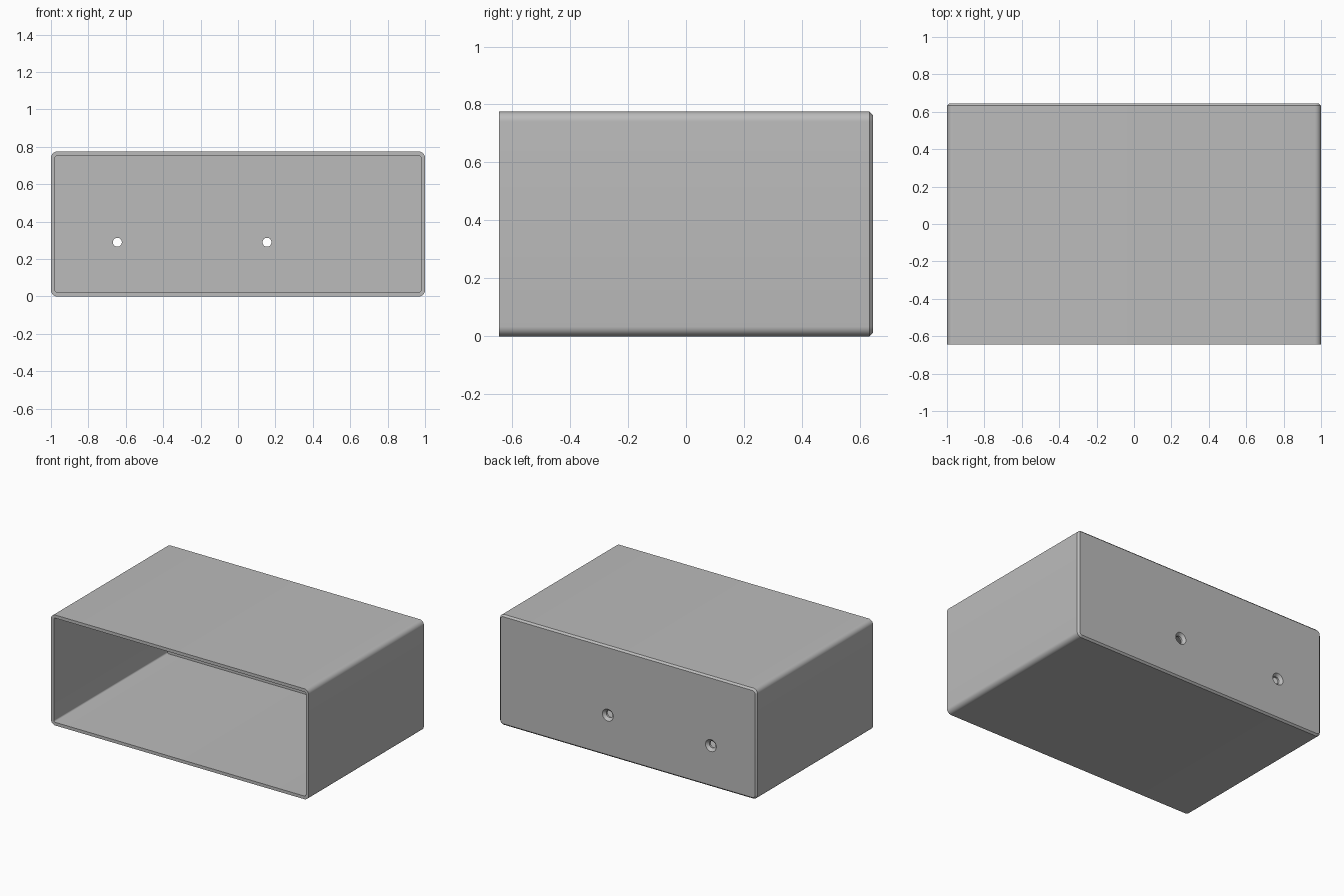
import bpy, bmesh, math

old = bpy.data.objects.get("Cube")
if old:
    bpy.data.objects.remove(old, do_unlink=True)

W, D, H = 2.0, 1.29, 0.775      # outer size
WALL, BACK = 0.022, 0.032       # side walls and back panel
RADIUS, CHAMFER = 0.034, 0.012
HOLE_X, HOLE_Z = (-0.645, 0.155), 0.29

grey = bpy.data.materials.new("light grey")
grey.use_nodes = True
colour = (0.5, 0.5, 0.5, 1)
grey.diffuse_color = colour
grey.node_tree.nodes["Principled BSDF"].inputs["Base Color"].default_value = colour


def section(bm, y, inset, steps=8):
    """Rounded rectangle across the box at depth y."""
    r = RADIUS - inset
    cx, cz = W / 2 - RADIUS, H / 2 - RADIUS
    ring = []
    for q, (sx, sz) in enumerate([(1, 1), (-1, 1), (-1, -1), (1, -1)]):
        for i in range(steps + 1):
            a = math.pi / 2 * (q + i / steps)
            ring.append(bm.verts.new((sx * cx + r * math.cos(a), y,
                                      H / 2 + sz * cz + r * math.sin(a))))
    return ring


def loft(name, sections):
    bm = bmesh.new()
    rings = [section(bm, y, inset) for y, inset in sections]
    for a, b in zip(rings, rings[1:]):
        for i in range(len(a)):
            j = (i + 1) % len(a)
            bm.faces.new((a[i], a[j], b[j], b[i]))
    bm.faces.new(rings[0])
    bm.faces.new(rings[-1])
    return finish(name, bm)


def finish(name, bm):
    bmesh.ops.recalc_face_normals(bm, faces=bm.faces)
    mesh = bpy.data.meshes.new(name)
    bm.to_mesh(mesh)
    bm.free()
    mesh.materials.append(grey)
    obj = bpy.data.objects.new(name, mesh)
    bpy.context.collection.objects.link(obj)
    return obj


def screw_cutter(name, x):
    """Revolved countersunk screw shape, widest at the rear face."""
    bm = bmesh.new()
    rear = D / 2
    profile = [(0.024, rear - 0.1), (0.024, rear - 0.018),
               (0.042, rear), (0.042, rear + 0.05)]
    n, rings = 32, []
    for r, y in profile:
        rings.append([bm.verts.new((x + r * math.cos(math.tau * i / n), y,
                                    HOLE_Z + r * math.sin(math.tau * i / n)))
                      for i in range(n)])
    for a, b in zip(rings, rings[1:]):
        for i in range(n):
            j = (i + 1) % n
            bm.faces.new((a[i], a[j], b[j], b[i]))
    bm.faces.new(rings[0])
    bm.faces.new(rings[-1])
    return finish(name, bm)


# Shell: chamfered rear edge, then back along the cavity from the open front
box = loft("open_box", [(D / 2 - BACK, WALL), (-D / 2, WALL), (-D / 2, 0),
                        (D / 2 - CHAMFER, 0), (D / 2, CHAMFER)])

# Countersunk screw holes through the back panel
for k, x in enumerate(HOLE_X):
    cutter = screw_cutter(f"screw_hole_cutter_{k + 1}", x)
    cutter.hide_render = True
    cut = box.modifiers.new("screw_hole", 'BOOLEAN')
    cut.operation = 'DIFFERENCE'
    cut.solver = 'EXACT'
    cut.object = cutter
    bpy.context.view_layer.objects.active = box
    bpy.ops.object.select_all(action='DESELECT')
    box.select_set(True)
    bpy.ops.object.modifier_apply(modifier=cut.name)
    bpy.data.objects.remove(cutter, do_unlink=True)

bpy.ops.object.shade_smooth_by_angle(angle=math.radians(30))
